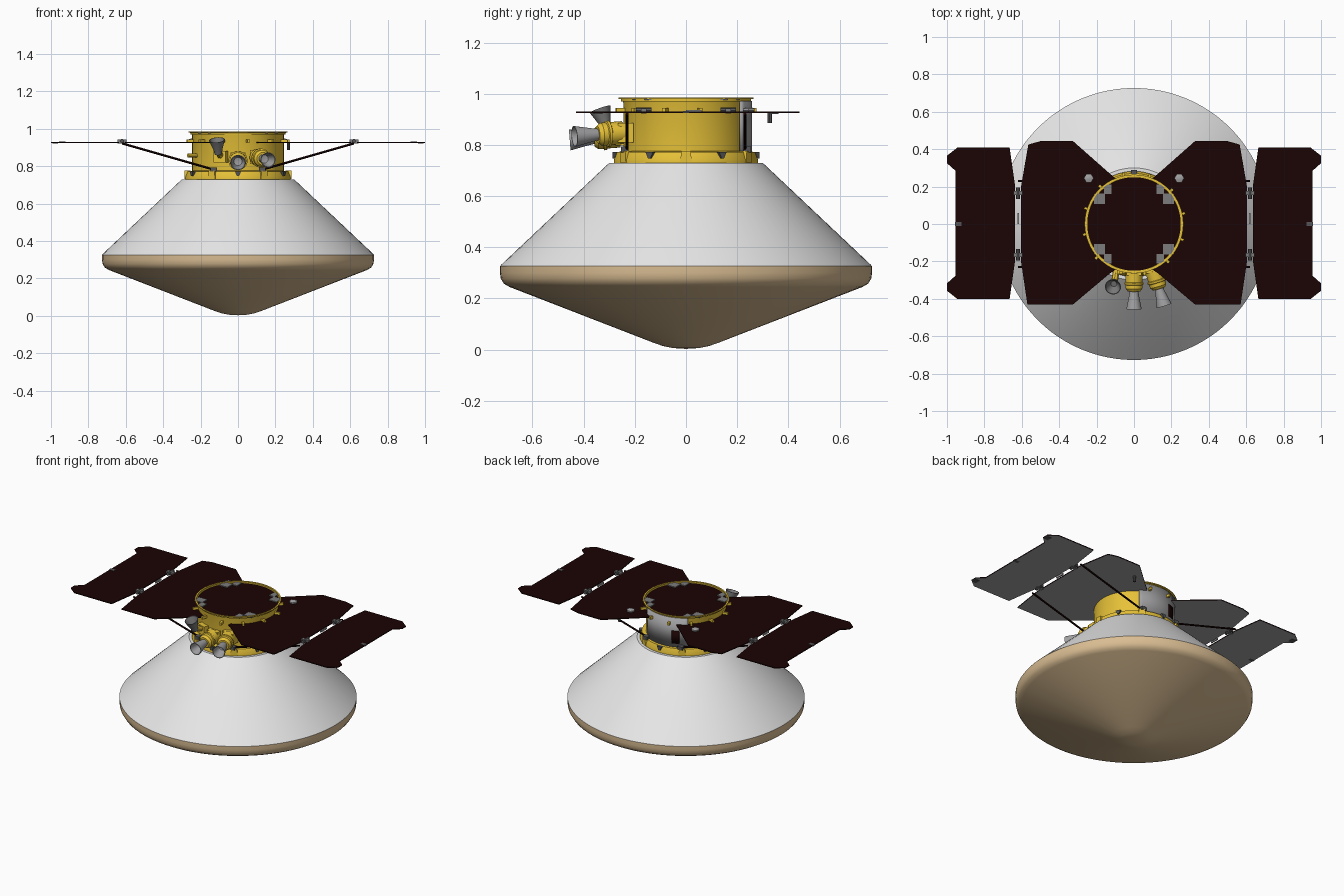
import bpy, bmesh, math
from mathutils import Vector, Matrix

if "Cube" in bpy.data.objects:
    bpy.data.objects.remove(bpy.data.objects["Cube"], do_unlink=True)


def material(name, r, g, b):
    m = bpy.data.materials.new(name)
    m.use_nodes = True
    m.diffuse_color = (r, g, b, 1)
    m.node_tree.nodes["Principled BSDF"].inputs["Base Color"].default_value = (r, g, b, 1)
    return m


WHITE = material("white shell", 0.82, 0.82, 0.82)
TAN = material("tan heat shield", 0.7, 0.51, 0.29)
GOLD = material("gold foil", 0.8, 0.54, 0.04)
DARK = material("dark solar cells", 0.011, 0.001, 0.001)
UNDER = material("panel backing grey", 0.36, 0.36, 0.36)
GREY = material("metal grey", 0.36, 0.36, 0.37)
FITTING = material("fitting grey", 0.2, 0.2, 0.2)
STEEL = material("dark steel", 0.09, 0.09, 0.095)
Z = Vector((0, 0, 1))


def finish(name, bm, mats, smooth=True):
    bmesh.ops.remove_doubles(bm, verts=bm.verts, dist=1e-5)
    bmesh.ops.recalc_face_normals(bm, faces=bm.faces)
    me = bpy.data.meshes.new(name)
    bm.to_mesh(me)
    bm.free()
    for m in mats:
        me.materials.append(m)
    ob = bpy.data.objects.new(name, me)
    bpy.context.collection.objects.link(ob)
    if smooth:
        bpy.ops.object.select_all(action="DESELECT")
        ob.select_set(True)
        bpy.context.view_layer.objects.active = ob
        bpy.ops.object.shade_smooth_by_angle(angle=math.radians(30))
    return ob


def lathe(name, profile, mat, origin=(0, 0, 0), axis=Z, n=24):
    """Spin (radius, height) points about an axis."""
    bm = bmesh.new()
    vs = [bm.verts.new((r, 0, h)) for r, h in profile]
    es = [bm.edges.new(p) for p in zip(vs, vs[1:])]
    bmesh.ops.spin(bm, geom=vs + es, cent=(0, 0, 0), axis=Z, angle=math.tau,
                   steps=n, use_merge=True)
    turn = Z.rotation_difference(Vector(axis)).to_matrix().to_4x4()
    bm.transform(Matrix.Translation(origin) @ turn)
    return finish(name, bm, [mat])


def rod(name, a, b, r, mat, n=8):
    a, b = Vector(a), Vector(b)
    length = (b - a).length
    return lathe(name, [(0, 0), (r, 0), (r, length), (0, length)], mat, a, b - a, n)


def slab(name, outline, z, thick, mat, under):
    """Flat plate from an outline, with its lower face coloured apart."""
    bm = bmesh.new()
    f = bm.faces.new([bm.verts.new((x, y, z)) for x, y in outline])
    up = bmesh.ops.extrude_face_region(bm, geom=[f])["geom"]
    bmesh.ops.translate(bm, vec=(0, 0, thick),
                        verts=[v for v in up if isinstance(v, bmesh.types.BMVert)])
    bmesh.ops.recalc_face_normals(bm, faces=bm.faces)
    for face in bm.faces:
        face.material_index = int(face.normal.z < -0.5)
    return finish(name, bm, [mat, under], False)


def block(name, size, loc, mat, deg=0, taper=1):
    """Box turned about z; taper scales the width of its lower end."""
    bm = bmesh.new()
    bmesh.ops.create_cube(bm, size=1)
    for v in bm.verts:
        if v.co.z < 0:
            v.co.y *= taper
    bm.transform(Matrix.Translation(loc) @ Matrix.Rotation(math.radians(deg), 4, "Z")
                 @ Matrix.Diagonal((*size, 1)))
    return finish(name, bm, [mat], False)


def polar(r, deg, z):
    a = math.radians(deg)
    return Vector((r * math.cos(a), r * math.sin(a), z))


def curved_plate(name, r, start, end, z0, z1, mat, steps=16):
    bm = bmesh.new()
    rows = [[bm.verts.new(polar(r, start + (end - start) * i / steps, z))
             for z in (z0, z1)] for i in range(steps + 1)]
    for a, b in zip(rows, rows[1:]):
        bm.faces.new((a[0], b[0], b[1], a[1]))
    ob = finish(name, bm, [mat])
    mod = ob.modifiers.new("thickness", "SOLIDIFY")
    mod.thickness, mod.offset = 0.008, 0
    return ob


# Entry capsule
lathe("heat_shield", [(0, 0.003), (0.05, 0.006), (0.09, 0.014), (0.13, 0.028), (0.69, 0.245),
                      (0.712, 0.258), (0.724, 0.278), (0.727, 0.30), (0.727, 0.326)], TAN, n=96)
lathe("back_shell", [(0.727, 0.326), (0.722, 0.332), (0.30, 0.73), (0, 0.73)], WHITE, n=96)

# Cruise stage drum
lathe("adapter_ring", [(0.282, 0.728), (0.282, 0.742), (0.27, 0.772), (0.243, 0.776)], GOLD, n=64)
lathe("drum", [(0.245, 0.73), (0.245, 0.965), (0.25, 0.978), (0.264, 0.98), (0.264, 0.986),
               (0.254, 0.986), (0.254, 0.97)], GOLD, n=64)
lathe("top_deck", [(0, 0.976), (0.255, 0.976)], DARK, n=64)
curved_plate("rear_radiator", 0.254, 57, 128, 0.775, 0.972, GREY)
curved_plate("radiator_window", 0.257, 105, 116, 0.80, 0.885, DARK, 4)

# Brackets and rim tabs around the drum
for i in range(12):
    a = i * 30
    if i % 2:
        block("steel_bracket", (0.02, 0.034, 0.026), polar(0.278, a, 0.76), STEEL, a, 0.3)
    else:
        block("gold_bracket", (0.03, 0.036, 0.045), polar(0.27, a, 0.754), GOLD, a, 1.3)
    block("rim_tab", (0.035, 0.014, 0.018), polar(0.262, a + 12, 0.935), GOLD, a + 12)

# L-shaped deck corner fittings
for sx in (1, -1):
    for sy in (1, -1):
        block("deck_fitting_long", (0.06, 0.055, 0.006), (sx * 0.185, sy * 0.135, 0.979), FITTING)
        block("deck_fitting_short", (0.04, 0.05, 0.006), (sx * 0.14, sy * 0.185, 0.979), FITTING)

# Solar wings, repeated on both sides
INNER = [(0.10, 0.245), (0.13, 0.27), (0.326, 0.443), (0.50, 0.443), (0.565, 0.425), (0.604, 0.2),
         (0.604, -0.2), (0.57, -0.43), (0.326, -0.43), (0.13, -0.265), (0.10, -0.245)]
HALF = [(0.635, 0.2), (0.665, 0.408), (0.945, 0.408), (1.0, 0.365), (1.0, 0.325), (0.955, 0.285)]
OUTER = HALF + [(x, -y + 0.008) for x, y in reversed(HALF)]
for s, side in ((1, "left"), (-1, "right")):
    for part, outline in (("inner", INNER), ("outer", OUTER)):
        slab(f"{side}_{part}_panel", [(s * x, y) for x, y in outline], 0.924, 0.006, DARK, UNDER)
    for y in (0.165, -0.165):
        block("hinge", (0.05, 0.022, 0.02), (s * 0.62, y, 0.932), FITTING)
        rod("hinge_pin", (s * 0.62, y - 0.03, 0.935), (s * 0.62, y + 0.03, 0.935), 0.011, STEEL)
        block("corner_pad", (0.03, 0.035, 0.003), (s * 0.978, y * 2.08, 0.923), STEEL)
    block("hinge_damper", (0.008, 0.06, 0.012), (s * 0.618, 0.03, 0.93), GREY)
    block("panel_edge_clip", (0.035, 0.022, 0.008), (s * 0.94, 0, 0.928), STEEL)
    for y in (0.23, -0.23):
        rod("panel_strut", (s * 0.13, y, 0.782), (s * 0.62, y, 0.922), 0.006, DARK)
        block("strut_foot", (0.035, 0.03, 0.022), (s * 0.13, y * 1.04, 0.782), STEEL)
    lathe("deck_sensor", [(0, 0), (0.018, 0), (0.026, 0.006), (0.026, 0.014), (0.01, 0.02), (0, 0.02)],
          GREY, (s * 0.242, 0.245, 0.928), n=6)
rod("side_tube", polar(0.235, 205, 0.857), polar(0.295, 205, 0.857), 0.012, GOLD)
rod("hanging_probe", (0.27, 0.327, 0.886), (0.27, 0.327, 0.925), 0.009, STEEL)

# Forward sensor barrels with flared hoods
BARREL = [(0, 0), (0.045, 0), (0.045, 0.085), (0.034, 0.10), (0, 0.10)]
HOOD = [(0.022, 0), (0.027, 0.03), (0.041, 0.10), (0.037, 0.10), (0.022, 0.03), (0, 0.025)]
for x, y, z, dx, dz in ((0, -0.26, 0.835, 0, -0.08), (0.105, -0.25, 0.848, 0.3, -0.08)):
    axis = Vector((dx, -1, dz)).normalized()
    base = Vector((x, y, z))
    lathe("sensor_barrel", BARREL, GOLD, base, axis)
    lathe("sensor_collar", [(0.045, 0.05), (0.051, 0.053), (0.051, 0.063), (0.045, 0.066)], GOLD, base, axis)
    lathe("sensor_hood", HOOD, GREY, base + axis * 0.095, axis)
    block("sensor_mount", (0.08, 0.06, 0.075), base + Vector((0, 0.015, 0)), GOLD)

# Upward horn antenna
horn_axis = Vector((-0.1, -0.35, 1)).normalized()
lathe("horn_antenna", [(0, 0), (0.02, 0), (0.024, 0.025), (0.043, 0.08), (0.039, 0.08),
                       (0.016, 0.03), (0, 0.03)], FITTING, (-0.105, -0.31, 0.865), horn_axis)
rod("horn_arm", (-0.09, -0.22, 0.85), (-0.105, -0.315, 0.875), 0.018, GOLD)
block("horn_mount", (0.07, 0.05, 0.06), (-0.09, -0.235, 0.85), GOLD, -20)
